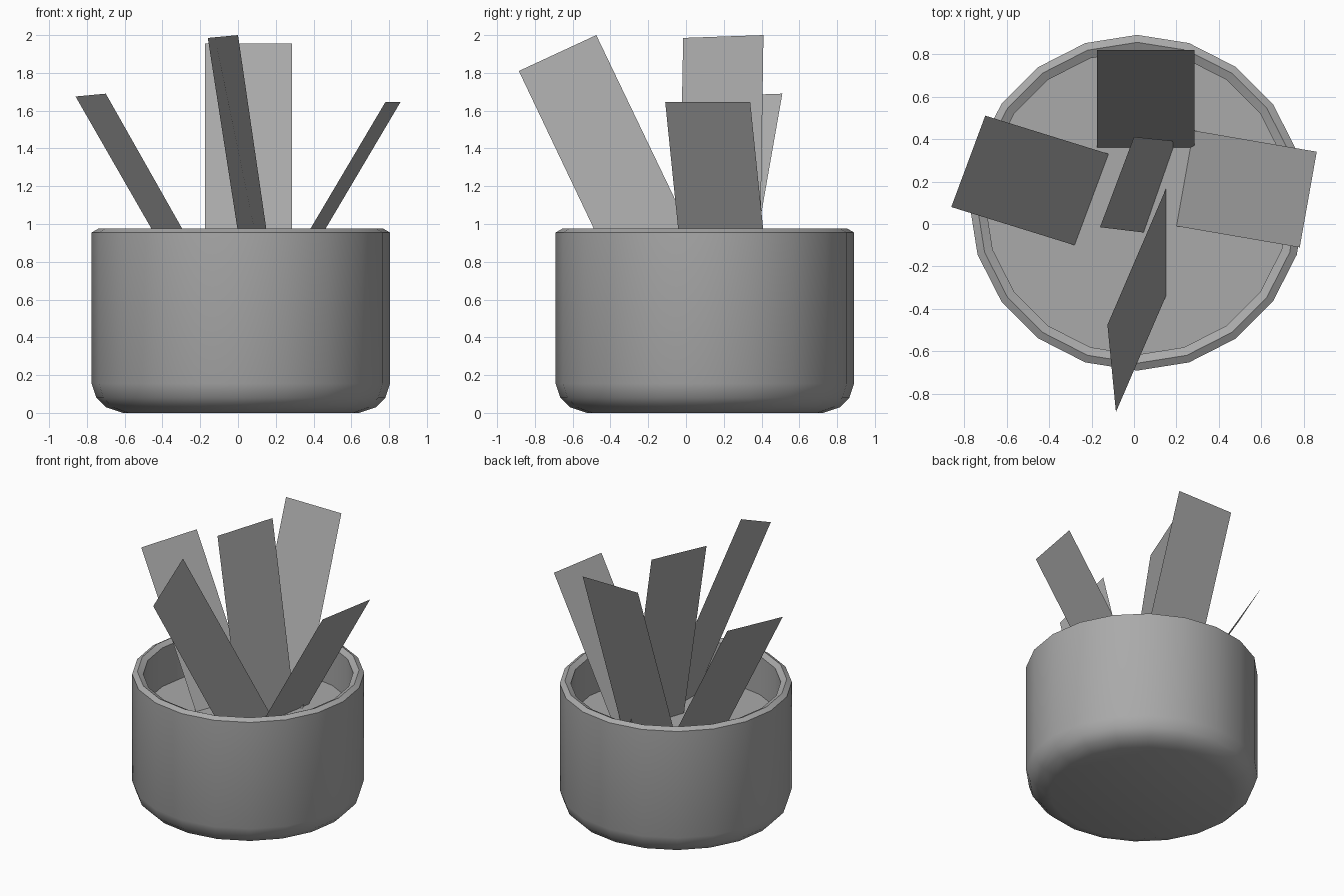
import bpy
import math
from mathutils import Vector

default_cube = bpy.data.objects.get("Cube")
if default_cube:
    bpy.data.objects.remove(default_cube, do_unlink=True)

SIDES = 20
POT_CENTRE = Vector((0.015, 0.10, 0))
FILL_HEIGHT = 0.665


def make_material(name, color):
    material = bpy.data.materials.new(name)
    material.use_nodes = True
    material.diffuse_color = color
    material.node_tree.nodes["Principled BSDF"].inputs["Base Color"].default_value = color
    return material


grey = make_material("plain grey", (0.4, 0.4, 0.4, 1))


def make_object(name, verts, faces):
    mesh = bpy.data.meshes.new(name)
    mesh.from_pydata(verts, [], faces)
    mesh.materials.append(grey)
    mesh.update()
    obj = bpy.data.objects.new(name, mesh)
    bpy.context.collection.objects.link(obj)
    return obj


def ring(radius, z):
    angles = [math.tau * i / SIDES for i in range(SIDES)]
    return [POT_CENTRE + Vector((radius * math.cos(a), radius * math.sin(a), z)) for a in angles]


def lathe(name, profile):
    """Revolve (radius, height) points around the pot axis and cap both ends."""
    verts = [v for radius, z in profile for v in ring(radius, z)]
    faces = []
    for level in range(len(profile) - 1):
        low, high = level * SIDES, (level + 1) * SIDES
        for i in range(SIDES):
            j = (i + 1) % SIDES
            faces.append((low + i, low + j, high + j, high + i))
    faces.append(tuple(reversed(range(SIDES))))
    top = (len(profile) - 1) * SIDES
    faces.append(tuple(range(top, top + SIDES)))
    return make_object(name, verts, faces)


# Round pot: curved foot, straight wall, bevelled rim, inner wall and raised floor
pot = lathe("pot", [
    (0.625, 0), (0.715, 0.03), (0.765, 0.08), (0.79, 0.155),
    (0.79, 0.955), (0.755, 0.975), (0.715, 0.955), (0.715, FILL_HEIGHT),
])
bpy.ops.object.select_all(action="DESELECT")
pot.select_set(True)
bpy.context.view_layer.objects.active = pot
bpy.ops.object.shade_smooth_by_angle(angle=math.radians(30))


# Flat leaves fanning out of the pot: two tip corners, then two root corners
def leaf(name, tip_a, tip_b, root_b, root_a):
    roots = [(x, y, FILL_HEIGHT) for x, y in (root_b, root_a)]
    return make_object(name, [tip_a, tip_b, *roots], [(0, 1, 2, 3)])


leaf("right_leaf", (-0.86, 0.08, 1.675), (-0.70, 0.51, 1.69), (-0.12, 0.33), (-0.28, -0.10))
leaf("left_leaf", (0.78, -0.11, 1.645), (0.86, 0.34, 1.645), (0.28, 0.44), (0.20, -0.01))
leaf("back_leaf", (-0.175, 0.82, 1.955), (0.285, 0.82, 1.955), (0.285, 0.36), (-0.175, 0.36))
leaf("middle_leaf", (-0.16, -0.015, 1.985), (0, 0.41, 2), (0.195, 0.39), (0.045, -0.04))
leaf("front_leaf", (-0.085, -0.885, 1.81), (-0.125, -0.475, 2), (0.15, 0.165), (0.15, -0.34))
